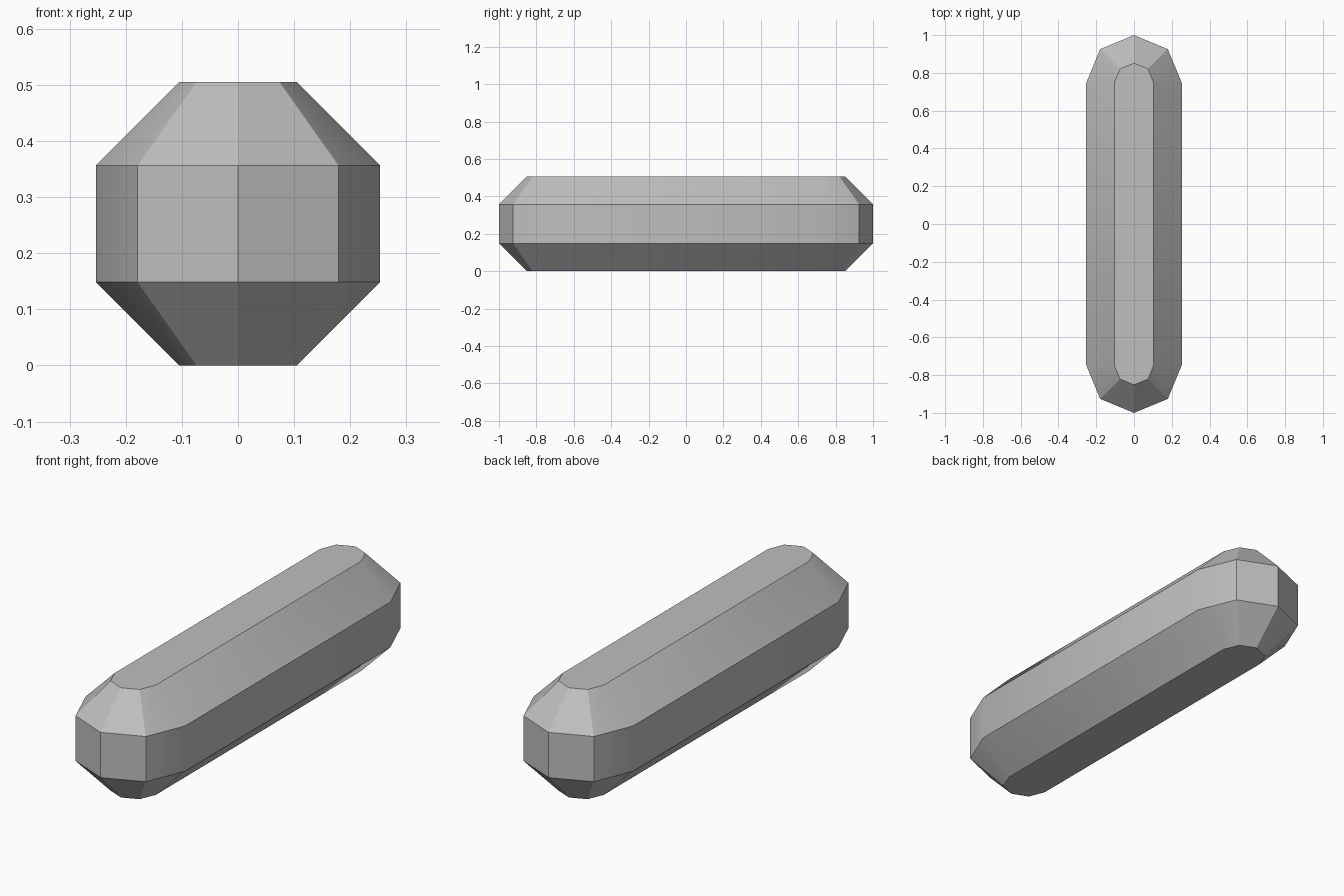
import bpy
import bmesh
from math import cos, sin, pi

cube = bpy.data.objects.get("Cube")
if cube:
    bpy.data.objects.remove(cube, do_unlink=True)

grey = bpy.data.materials.new("plain grey")
grey.use_nodes = True
colour = (0.52, 0.52, 0.52, 1)
grey.diffuse_color = colour
grey.node_tree.nodes["Principled BSDF"].inputs["Base Color"].default_value = colour

RADIUS = 0.253
HALF_STRAIGHT = 1 - RADIUS
HEIGHT = 0.505
CHAMFER = 0.1485
SEGMENTS = 4  # facets in each rounded end


def stadium(bm, radius, z):
    """One ring: two half circles joined by straight sides."""
    ring = []
    for end in (0, 1):
        centre_y = HALF_STRAIGHT * (1 - 2 * end)
        for i in range(SEGMENTS + 1):
            a = pi * (end + i / SEGMENTS)
            ring.append(bm.verts.new((radius * cos(a), centre_y + radius * sin(a), z)))
    return ring


# Rounded bar, chamfered along its top and bottom rims
bm = bmesh.new()
levels = [(RADIUS - CHAMFER, 0), (RADIUS, CHAMFER),
          (RADIUS, HEIGHT - CHAMFER), (RADIUS - CHAMFER, HEIGHT)]
rings = [stadium(bm, r, z) for r, z in levels]
for low, high in zip(rings, rings[1:]):
    for i in range(len(low)):
        j = (i + 1) % len(low)
        bm.faces.new((low[i], low[j], high[j], high[i]))
bm.faces.new(rings[0][::-1])
bm.faces.new(rings[-1])
bmesh.ops.recalc_face_normals(bm, faces=bm.faces)

mesh = bpy.data.meshes.new("rounded_bar")
bm.to_mesh(mesh)
bm.free()
mesh.materials.append(grey)
bar = bpy.data.objects.new("rounded_bar", mesh)
bpy.context.collection.objects.link(bar)

# Smooth the gentle bends, keep the facets crisp
bpy.ops.object.select_all(action="DESELECT")
bar.select_set(True)
bpy.context.view_layer.objects.active = bar
bpy.ops.object.shade_smooth_by_angle(angle=pi / 6)
